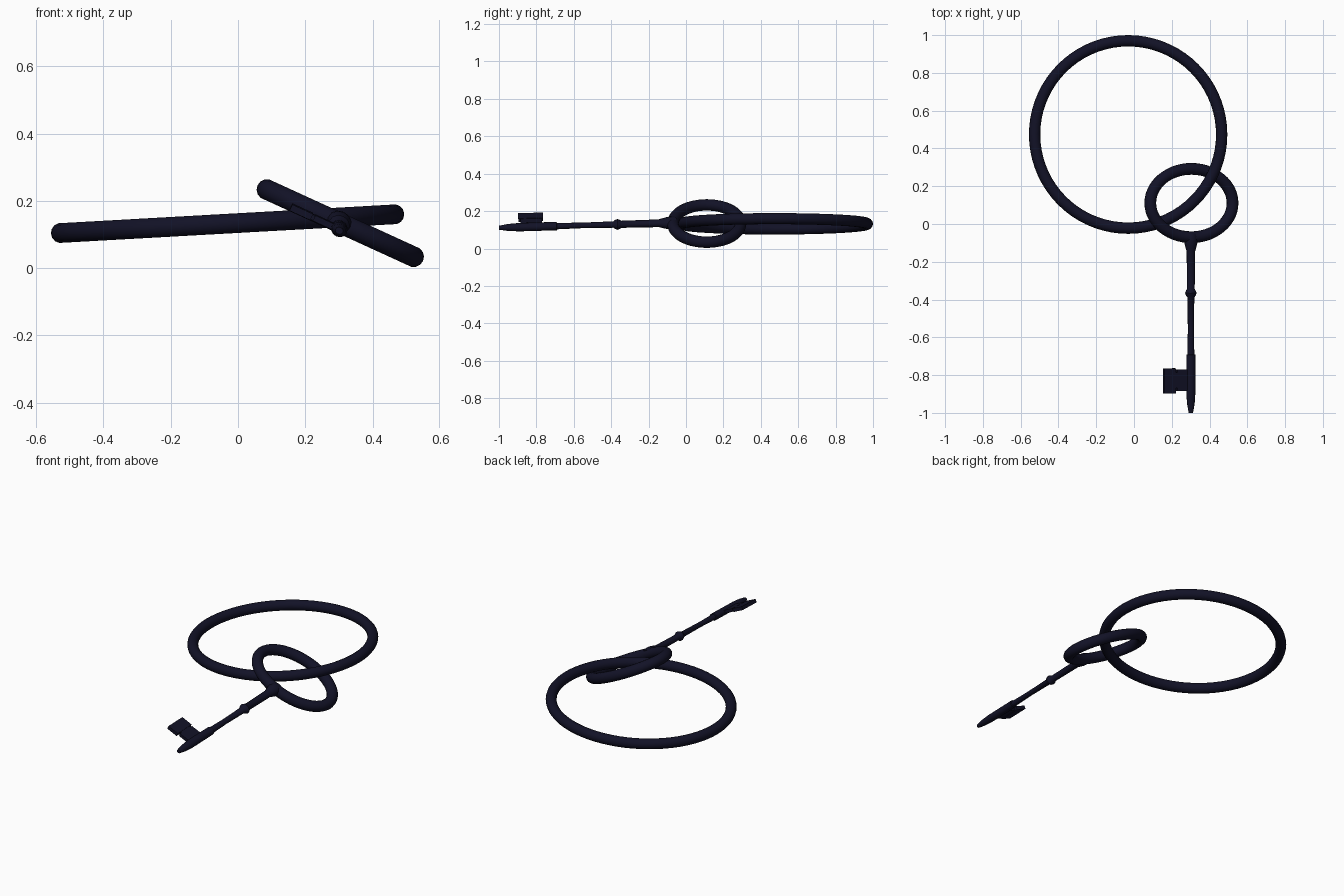
import bpy, bmesh, math
from mathutils import Vector, Matrix

if "Cube" in bpy.data.objects:
    bpy.data.objects.remove(bpy.data.objects["Cube"])

metal = bpy.data.materials.new("dark blue metal")
metal.diffuse_color = (0.006, 0.006, 0.020, 1)
metal.use_nodes = True
metal.node_tree.nodes["Principled BSDF"].inputs["Base Color"].default_value = metal.diffuse_color


def finish(name, bm, matrix, angle=40):
    bmesh.ops.recalc_face_normals(bm, faces=bm.faces)
    me = bpy.data.meshes.new(name)
    bm.to_mesh(me)
    bm.free()
    me.materials.append(metal)
    ob = bpy.data.objects.new(name, me)
    bpy.context.collection.objects.link(ob)
    ob.matrix_world = matrix
    bpy.ops.object.select_all(action='DESELECT')
    ob.select_set(True)
    bpy.context.view_layer.objects.active = ob
    bpy.ops.object.shade_smooth_by_angle(angle=math.radians(angle))
    return ob


def skin(bm, loops, closed):
    """Bridge a series of equal vertex loops with quads."""
    n = len(loops[0])
    for i in range(len(loops) if closed else len(loops) - 1):
        a, b = loops[i], loops[(i + 1) % len(loops)]
        for j in range(n):
            bm.faces.new((a[j], a[(j + 1) % n], b[(j + 1) % n], b[j]))


def oval_ring(name, centre, rx, ry, tube, tilt, segs=56, sides=14):
    """Round tube following an ellipse, tilted about y."""
    bm = bmesh.new()
    loops = []
    for i in range(segs):
        t = math.tau * i / segs
        p = Vector((rx * math.cos(t), ry * math.sin(t), 0))
        out = Vector((ry * math.cos(t), rx * math.sin(t), 0)).normalized()
        loops.append([bm.verts.new(p + out * tube * math.cos(a) + Vector((0, 0, tube * math.sin(a))))
                      for a in (math.tau * j / sides for j in range(sides))])
    skin(bm, loops, True)
    return finish(name, bm, Matrix.Translation(centre) @ Matrix.Rotation(math.radians(tilt), 4, 'Y'), 60)


TILT = 24.6

# Two interlinked rings
oval_ring("large_ring", (-0.031, 0.474, 0.132), 0.496, 0.496, 0.030, -3.2, 72)
oval_ring("key_bow", (0.304, 0.111, 0.1335), 0.2395, 0.181, 0.031, TILT)

# Key frame: local -y runs along the shaft, local x lies in the plane of the bow
key = (Matrix.Translation((0.301, 0, 0.139)) @ Matrix.Rotation(math.radians(1.6), 4, 'X')
       @ Matrix.Rotation(math.radians(TILT), 4, 'Y'))

# Turned shaft: collar, knob, thin stem, thicker end and tapered tip
profile = [(-0.050, 0.030), (-0.062, 0.037), (-0.095, 0.037), (-0.130, 0.028), (-0.145, 0.023),
           (-0.345, 0.021), (-0.352, 0.026), (-0.366, 0.032), (-0.380, 0.026), (-0.388, 0.019),
           (-0.560, 0.0165), (-0.690, 0.019), (-0.692, 0.025), (-0.890, 0.025), (-0.950, 0.021),
           (-1.000, 0.012)]
bm = bmesh.new()
loops = []
for y, r in profile:
    loops.append([bm.verts.new((r * math.cos(a), y, 0.88 * r * math.sin(a)))
                  for a in (math.tau * j / 12 for j in range(12))])
skin(bm, loops, False)
for end in (loops[0], loops[-1]):
    bm.faces.new(end)
finish("key_shaft", bm, key)


def plate(name, x0, x1, y0, y1, thick):
    bm = bmesh.new()
    bmesh.ops.create_cube(bm, size=1)
    bmesh.ops.scale(bm, vec=(x1 - x0, y1 - y0, thick), verts=bm.verts)
    bmesh.ops.translate(bm, vec=((x0 + x1) / 2, (y0 + y1) / 2, 0), verts=bm.verts)
    finish(name, bm, key)


# Key bit: inner block, narrow neck, outer block
plate("bit_inner", -0.082, 0.0, -0.884, -0.770, 0.018)
plate("bit_neck", -0.092, -0.080, -0.868, -0.785, 0.016)
plate("bit_outer", -0.158, -0.090, -0.896, -0.763, 0.020)
